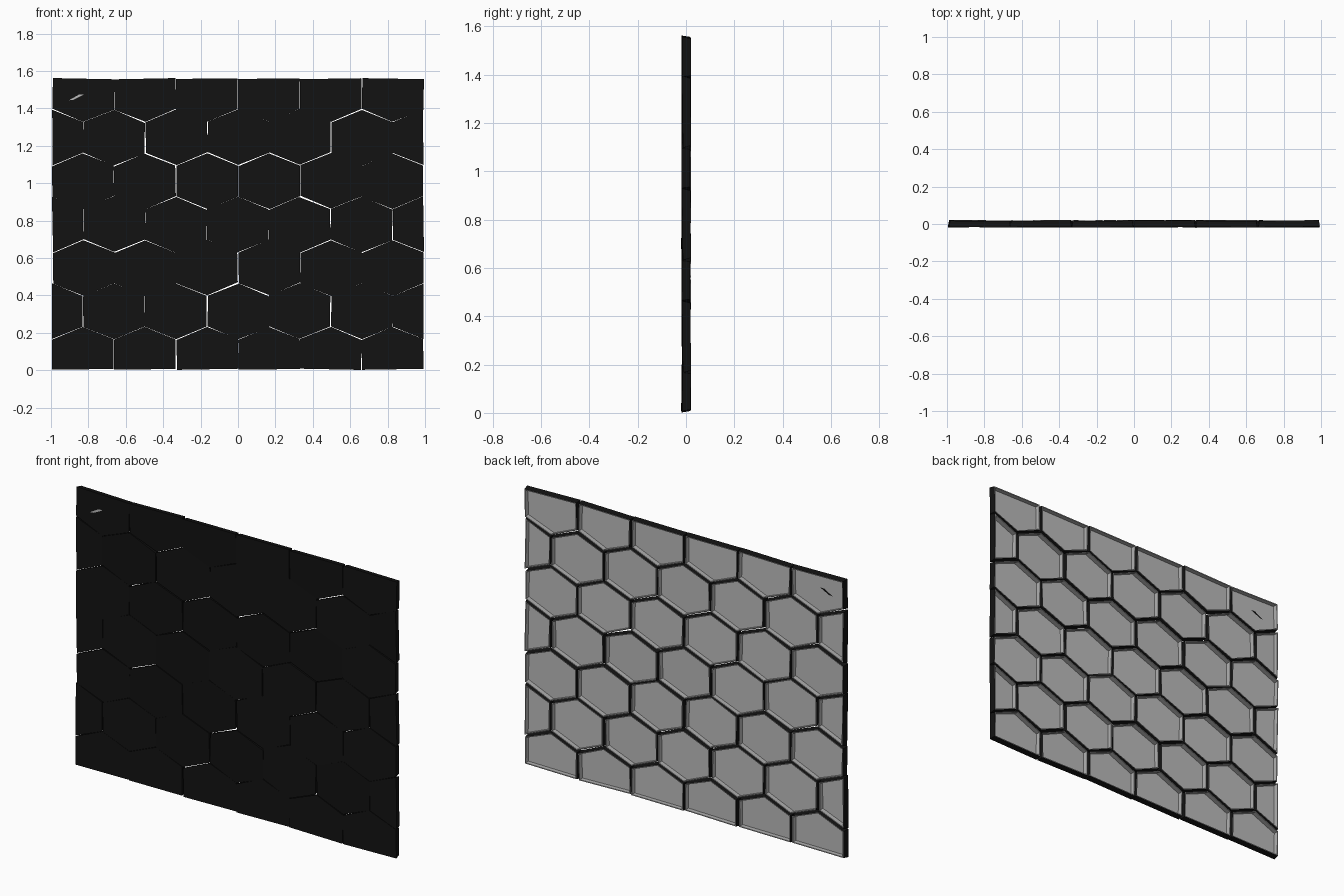
import bpy, bmesh, math, random
from mathutils import Vector, Matrix

if "Cube" in bpy.data.objects:
    bpy.data.objects.remove(bpy.data.objects["Cube"])

random.seed(7)
W, PITCH, EDGE = 0.331, 0.2325, 0.165      # tile width, row spacing, upright edge
RISE = PITCH - EDGE
XM, ZB, ZT = 3 * W, 0.004, 1.56
FRONT, BACK = -0.016, 0.018                # depth of the tile

dark = bpy.data.materials.new("dark_shell")
dark.diffuse_color = (0.006, 0.006, 0.006, 1)
dark.use_nodes = True
dark.node_tree.nodes["Principled BSDF"].inputs["Base Color"].default_value = dark.diffuse_color
grey = bpy.data.materials.new("grey_inside")
grey.diffuse_color = (0.5, 0.5, 0.5, 1)
grey.use_nodes = True
grey.node_tree.nodes["Principled BSDF"].inputs["Base Color"].default_value = grey.diffuse_color


def add_object(name, bm):
    me = bpy.data.meshes.new(name)
    bm.to_mesh(me)
    bm.free()
    me.materials.append(dark)
    me.materials.append(grey)
    ob = bpy.data.objects.new(name, me)
    bpy.context.collection.objects.link(ob)
    return ob


def inset(pts, d):
    # move every side of a convex counter-clockwise outline inward by d
    out = []
    n = len(pts)
    for i in range(n):
        p = pts[i]
        a = (p - pts[i - 1]).normalized()
        b = (pts[(i + 1) % n] - p).normalized()
        na, nb = Vector((-a.y, a.x)), Vector((-b.y, b.x))
        out.append(p + (na + nb) * d / (1 + na.dot(nb)))
    return out


def make_tile(name, outline):
    # open-backed tray: front face, tapered walls, thin rim, grey inside
    bm = bmesh.new()
    levels = [(0.001, FRONT), (0.007, BACK), (0.012, BACK), (0.008, FRONT + 0.003)]
    rings = [[bm.verts.new((p.x, y, p.y)) for p in inset(outline, d)] for d, y in levels]
    n = len(outline)
    bm.faces.new(rings[0])
    for k in range(3):
        for i in range(n):
            j = (i + 1) % n
            f = bm.faces.new((rings[k][j], rings[k][i], rings[k + 1][i], rings[k + 1][j]))
            f.material_index = 0 if k == 0 else 1
    bm.faces.new(rings[3][::-1]).material_index = 1
    bmesh.ops.recalc_face_normals(bm, faces=bm.faces)
    # each tile sits slightly crooked
    c = sum(outline, Vector((0, 0))) / n
    c = Vector((c.x, 0, c.y))
    r = random.uniform
    turn = (Matrix.Rotation(math.radians(r(-1.2, 1.2)), 4, 'Y')
            @ Matrix.Rotation(math.radians(r(-0.9, 0.9)), 4, 'X')
            @ Matrix.Rotation(math.radians(r(-0.9, 0.9)), 4, 'Z'))
    edge_tile = n < 6
    shift = Vector((r(-.003, .003), r(-.001, .001), 0 if edge_tile else r(-.003, .003)))
    bm.transform(Matrix.Translation(c + shift) @ turn @ Matrix.Translation(-c))
    return add_object(name, bm)


# rows of hexagons, trimmed to the rectangular wall
for row in range(7):
    shifted = row % 2
    z0 = row * PITCH
    for col in range(7 if shifted else 6):
        cx = -XM + col * W + (0 if shifted else W / 2)
        h = W / 2
        corners = [(cx, z0 - RISE), (cx + h, z0), (cx + h, z0 + EDGE),
                   (cx, z0 + EDGE + RISE), (cx - h, z0 + EDGE), (cx - h, z0)]
        pts = [Vector((x, z)) for x, z in corners
               if abs(x) < XM + 0.01 and -0.01 < z < ZT + 0.01]
        for p in pts:
            p.y = min(max(p.y, ZB), ZT)
        make_tile(f"wall_tile_{row}_{col}", pts)

# small slanted sliver on the top left tile: grey in front, dark behind
bm = bmesh.new()
sliver = [(-0.905, 1.443), (-0.88, 1.446), (-0.825, 1.474), (-0.85, 1.474)]
for y, mat in ((-0.0195, 1), (-0.0085, 0)):
    f = bm.faces.new([bm.verts.new((x, y, z)) for x, z in sliver])
    f.material_index = mat
    if mat == 0:
        f.normal_flip()
add_object("sliver", bm)
